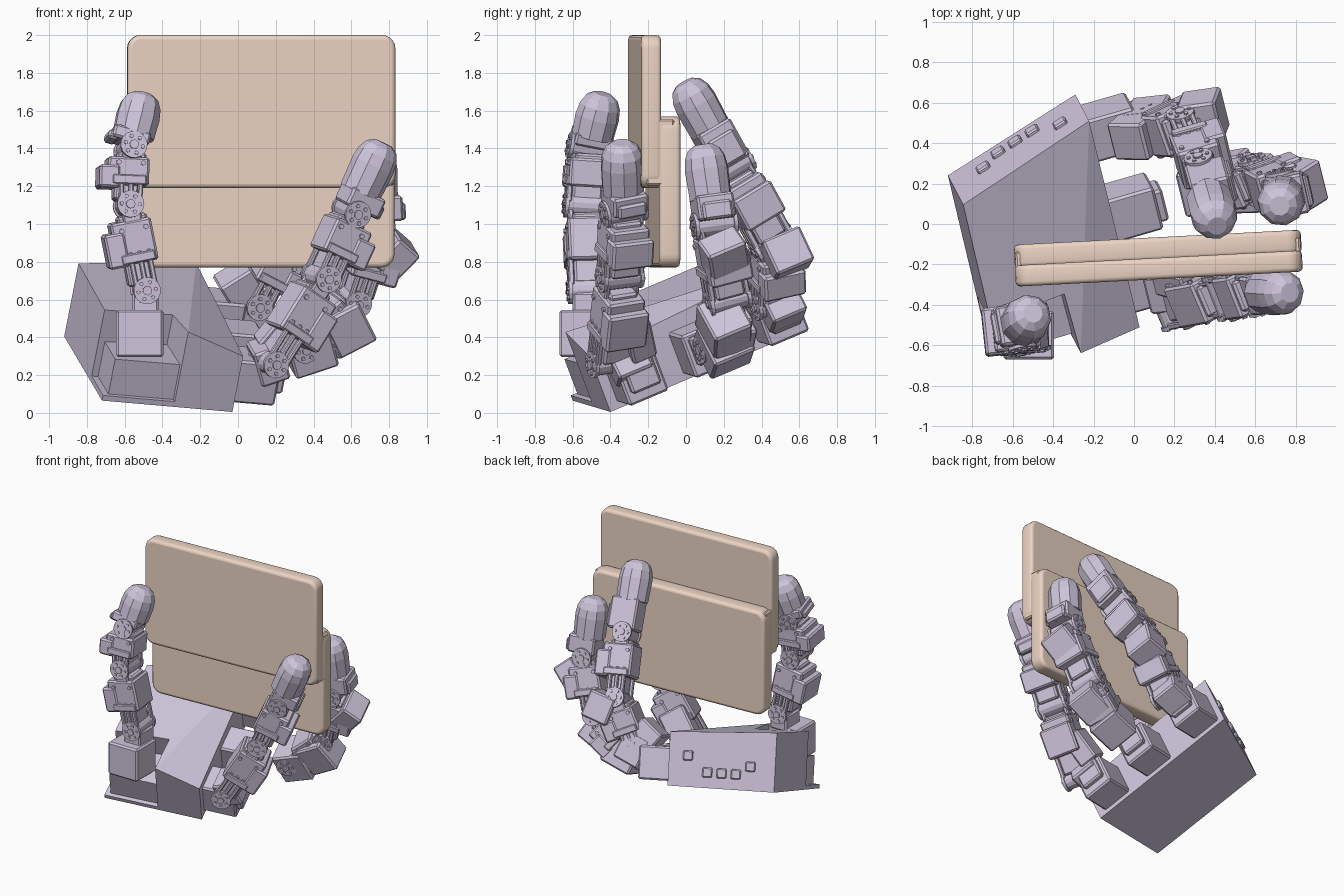
import bpy, bmesh, math
from mathutils import Vector, Matrix

if "Cube" in bpy.data.objects:
    bpy.data.objects.remove(bpy.data.objects["Cube"])

def material(name, rgb):
    m = bpy.data.materials.new(name)
    m.diffuse_color = (*rgb, 1)
    m.use_nodes = True
    m.node_tree.nodes["Principled BSDF"].inputs["Base Color"].default_value = m.diffuse_color
    return m

LILAC = material("lilac", (0.62, 0.56, 0.71))
TAN = material("tan", (0.84, 0.66, 0.55))

def finish(name, bm, mat, bevel=0, segs=1, matrix=None):
    bmesh.ops.recalc_face_normals(bm, faces=bm.faces)
    if bevel:
        bmesh.ops.bevel(bm, geom=bm.edges[:], offset=bevel, segments=segs,
                        affect='EDGES', profile=0.5)
    me = bpy.data.meshes.new(name)
    bm.to_mesh(me)
    bm.free()
    ob = bpy.data.objects.new(name, me)
    me.materials.append(mat)
    if matrix:
        ob.matrix_world = matrix
    bpy.context.collection.objects.link(ob)
    return ob

def box(name, frame, loc, size, bevel=0.012, mat=LILAC, segs=1):
    bm = bmesh.new()
    bmesh.ops.create_cube(bm, size=1)
    bmesh.ops.scale(bm, vec=size, verts=bm.verts)
    return finish(name, bm, mat, bevel, segs, frame @ Matrix.Translation(loc))

def disc(name, frame, loc, r, depth, sides=14):
    # cylinder along the local y (hinge) axis
    bm = bmesh.new()
    bmesh.ops.create_cone(bm, cap_ends=True, segments=sides, radius1=r, radius2=r, depth=depth)
    return finish(name, bm, LILAC, 0, 1,
                  frame @ Matrix.Translation(loc) @ Matrix.Rotation(math.pi / 2, 4, 'X'))

def prism(name, bottom, offsets, mat=LILAC, bevel=0.0):
    bm = bmesh.new()
    lo = [bm.verts.new(p) for p in bottom]
    hi = [bm.verts.new(p + o) for p, o in zip(bottom, offsets)]
    n = len(lo)
    bm.faces.new(lo)
    bm.faces.new(hi)
    for i in range(n):
        bm.faces.new((lo[i], lo[(i + 1) % n], hi[(i + 1) % n], hi[i]))
    return finish(name, bm, mat, bevel)

def axes(origin, x, y, z):
    m = Matrix((x, y, z)).transposed().to_4x4()
    m.translation = origin
    return m

# ---- held plate: two overlapping rounded slabs joined as one step ----
plate = Matrix.Translation((0.12, -0.168, 0)) @ Matrix.Rotation(math.radians(3), 4, 'Z')
def slab(name, yc, thick, z0, z1, width):
    bm = bmesh.new()
    bmesh.ops.create_cube(bm, size=1)
    bmesh.ops.scale(bm, vec=(width, thick, z1 - z0), verts=bm.verts)
    corners = [e for e in bm.edges if abs((e.verts[0].co - e.verts[1].co).y) > 0.01]
    bmesh.ops.bevel(bm, geom=corners, offset=0.07, segments=5, affect='EDGES', profile=0.5)
    rim = [e for e in bm.edges if abs((e.verts[0].co - e.verts[1].co).y) < 0.001]
    bmesh.ops.bevel(bm, geom=rim, offset=0.022, segments=3, affect='EDGES', profile=0.5)
    ob = finish(name, bm, TAN, 0, 1, plate @ Matrix.Translation((0, yc, (z0 + z1) / 2)))
    for p in ob.data.polygons:
        p.use_smooth = len(p.vertices) == 4 and p.area < 0.1
slab("plate_upper_slab", -0.052, 0.105, 1.19, 2.0, 1.42)
slab("plate_lower_slab", 0.046, 0.113, 0.77, 1.57, 1.42)
box("plate_core", plate, (0, -0.005, 1.38), (1.412, 0.15, 0.35), 0.01, TAN)

# ---- palm frame: u across, v along the knuckle edge, n out of the palm ----
A, C = Vector((-0.03, -0.40, 0.005)), Vector((-0.29, 0.64, 0.445))
B, E = Vector((-0.72, -0.60, 0.065)), Vector((-0.92, 0.24, 0.405))
v = (C - A).normalized()
n = v.cross(B - A).normalized()
out = v.cross(n).normalized()
palm = axes(A, out, v, n)

def on_base(s, t):
    # s across from knuckle edge, t along it
    return A.lerp(B, s).lerp(C.lerp(E, s), t)

prism("palm_base_plate", [A, C, E, B], [n * 0.03] * 4)
# inner part rises from the knuckle edge to a ridge; outer part is notched for the thumb
prism("palm_ridge_block", [on_base(*p) + n * 0.02 for p in [(0, 0), (0, 1), (0.45, 0)]],
      [n * h for h in (0.30, 0.36, 0.41)])
prism("palm_body", [on_base(*p) + n * 0.02 for p in [(0.45, 0), (0, 1), (1, 1), (1, 0.30), (0.46, 0.30)]],
      [n * h for h in (0.41, 0.36, 0.40, 0.39, 0.38)])
prism("thumb_ledge", [on_base(*p) + n * 0.02 for p in [(0.4, 0.03), (0.4, 0.4), (0.95, 0.4), (0.95, 0.03)]],
      [n * 0.21] * 4)
# sockets on the palm's rear wall
rear = (E - C).normalized()
wall = axes(C.lerp(E, 0.5) + n * 0.17, rear, n.cross(rear), n)
for i, (a, b) in enumerate([(-0.24, 0.05), (-0.1, -0.06), (0.0, -0.06), (0.1, -0.06), (0.2, 0.0)]):
    box(f"palm_rear_socket_{i}", wall, (a, 0, b), (0.07, 0.04, 0.07), 0.008)

# ---- finger parts ----
def frame_between(p, q, side):
    z = (q - p).normalized()
    y = (side - z * side.dot(z)).normalized()
    return axes(p, y.cross(z), y, z), (q - p).length

def hinge(name, f, z):
    disc(name, f, (0, 0, z), 0.062, 0.2)
    for s in (-1, 1):
        disc(name + "_horn", f, (0, s * 0.105, z), 0.072, 0.02, 16)
        disc(name + "_hub", f, (0, s * 0.117, z), 0.025, 0.014, 8)
        for k in range(6):
            a = k * math.pi / 3
            disc(name + "_screw", f, (0.047 * math.cos(a), s * 0.117, z + 0.047 * math.sin(a)), 0.011, 0.012, 6)

def link(name, p, q, side):
    f, L = frame_between(p, q, side)
    h = L * 0.5
    c = L * 0.58
    # motor case with an overhanging outer shell
    box(name + "_motor", f, (0.015, 0, c), (0.22, 0.215, h))
    box(name + "_shell", f, (0.115, 0, c - 0.03), (0.11, 0.235, h * 0.8))
    box(name + "_cap", f, (0, 0, c + h / 2), (0.16, 0.16, 0.05))
    box(name + "_neck", f, (0.02, 0, L * 0.22), (0.13, 0.16, L * 0.3))
    for s in (-1, 1):
        # forked bracket running back to the hinge
        for x in (-0.05, 0, 0.05):
            box(name + "_bracket_rib", f, (x, s * 0.098, L * 0.26), (0.026, 0.03, L * 0.42), 0.006)
        box(name + "_bracket_foot", f, (0.01, s * 0.105, c - h / 2 + 0.03), (0.18, 0.035, 0.05), 0.006)
        box(name + "_fork", f, (0, s * 0.085, L * 0.9), (0.1, 0.03, L * 0.24), 0.008)
        for x in (-0.06, 0.07):
            disc(name + "_bolt", f, (x, s * 0.11, c + h * 0.3), 0.014, 0.016, 6)
    hinge(name + "_hinge", f, 0)

def fingertip(name, p, q, side):
    f, L = frame_between(p, q, side)
    hinge(name + "_hinge", f, 0)
    start = max(0.07, L - 0.29)
    box(name + "_mount", f, (0.02, 0, start / 2 + 0.02), (0.2, 0.2, start))
    box(name + "_mount_back", f, (0.11, 0, start / 2), (0.06, 0.16, start * 0.7))
    # faceted thimble with a blunt domed end
    r, sides = 0.118, 10
    bm = bmesh.new()
    rings = [(start, 0.96), (L - 0.13, 1.0), (L - 0.07, 0.93), (L - 0.025, 0.74), (L, 0.42)]
    loops = []
    for z, s in rings:
        ring = []
        for k in range(sides):
            a = 2 * math.pi * (k + 0.5) / sides
            ring.append(bm.verts.new((r * s * math.cos(a), r * s * math.sin(a), z)))
        loops.append(ring)
    for lo, hi in zip(loops, loops[1:]):
        for k in range(sides):
            bm.faces.new((lo[k], lo[(k + 1) % sides], hi[(k + 1) % sides], hi[k]))
    bm.faces.new(loops[0])
    bm.faces.new(loops[-1])
    finish(name + "_pad", bm, LILAC, 0, 1, f)

def finger(name, pts, side):
    pts = [Vector(p) for p in pts]
    for i in range(len(pts) - 2):
        link(f"{name}_link_{i}", pts[i], pts[i + 1], side)
    fingertip(name + "_tip", pts[-2], pts[-1], side)

# ---- three fingers and the thumb ----
finger("front_finger", [(0.16, -0.40, 0.27), (0.44, -0.35, 0.72), (0.60, -0.33, 1.07), (0.77, -0.34, 1.43)], v)
finger("middle_finger", [(0.32, 0.17, 0.36), (0.61, 0.22, 0.60), (0.74, 0.15, 1.0), (0.72, 0.09, 1.42)], v)
finger("rear_finger", [(0.08, 0.47, 0.58), (0.25, 0.46, 0.90), (0.34, 0.24, 1.30), (0.41, -0.01, 1.75)], v)
finger("thumb", [(-0.49, -0.51, 0.65), (-0.58, -0.53, 1.10), (-0.57, -0.51, 1.40), (-0.50, -0.44, 1.69)],
       Vector((0.1, -1, -0.1)))

# knuckle motors along the palm edge
for nm, t in (("front", 0.17), ("middle", 0.56), ("rear", 1.0)):
    box(nm + "_knuckle_motor", palm, (0.11, t, 0.15), (0.26, 0.23, 0.24))
    box(nm + "_knuckle_cap", palm, (0.24, t, 0.17), (0.08, 0.17, 0.16))
# motors stacked between each knuckle and first hinge: centre, size, tilt
turn = palm.to_3x3().to_4x4()
for nm, p, size, tilt in (("front_proximal", (0.16, -0.31, 0.28), (0.16, 0.2, 0.2), -25),
                          ("front_side", (0.24, -0.27, 0.42), (0.2, 0.14, 0.24), 30),
                          ("middle_proximal", (0.37, 0.2, 0.36), (0.24, 0.24, 0.24), -25),
                          ("middle_side", (0.57, 0.2, 0.47), (0.22, 0.22, 0.24), -35),
                          ("middle_outer", (0.82, 0.2, 0.84), (0.16, 0.22, 0.2), 35),
                          ("rear_proximal", (0.08, 0.5, 0.58), (0.2, 0.2, 0.22), -25),
                          ("rear_inner", (0.02, 0.45, 0.66), (0.2, 0.2, 0.22), -40),
                          ("rear_side", (0.34, 0.53, 0.84), (0.2, 0.22, 0.2), -20)):
    f = Matrix.Translation(p) @ turn @ Matrix.Rotation(math.radians(tilt), 4, 'Y')
    box(nm + "_motor", f, (0, 0, 0), size)
# thumb base
box("thumb_base_motor", Matrix.Translation((-0.52, -0.55, 0.42)), (0, 0, 0), (0.25, 0.24, 0.25))
box("thumb_base_fork", Matrix.Translation((-0.49, -0.51, 0.58)), (0, 0, 0), (0.14, 0.18, 0.12))
